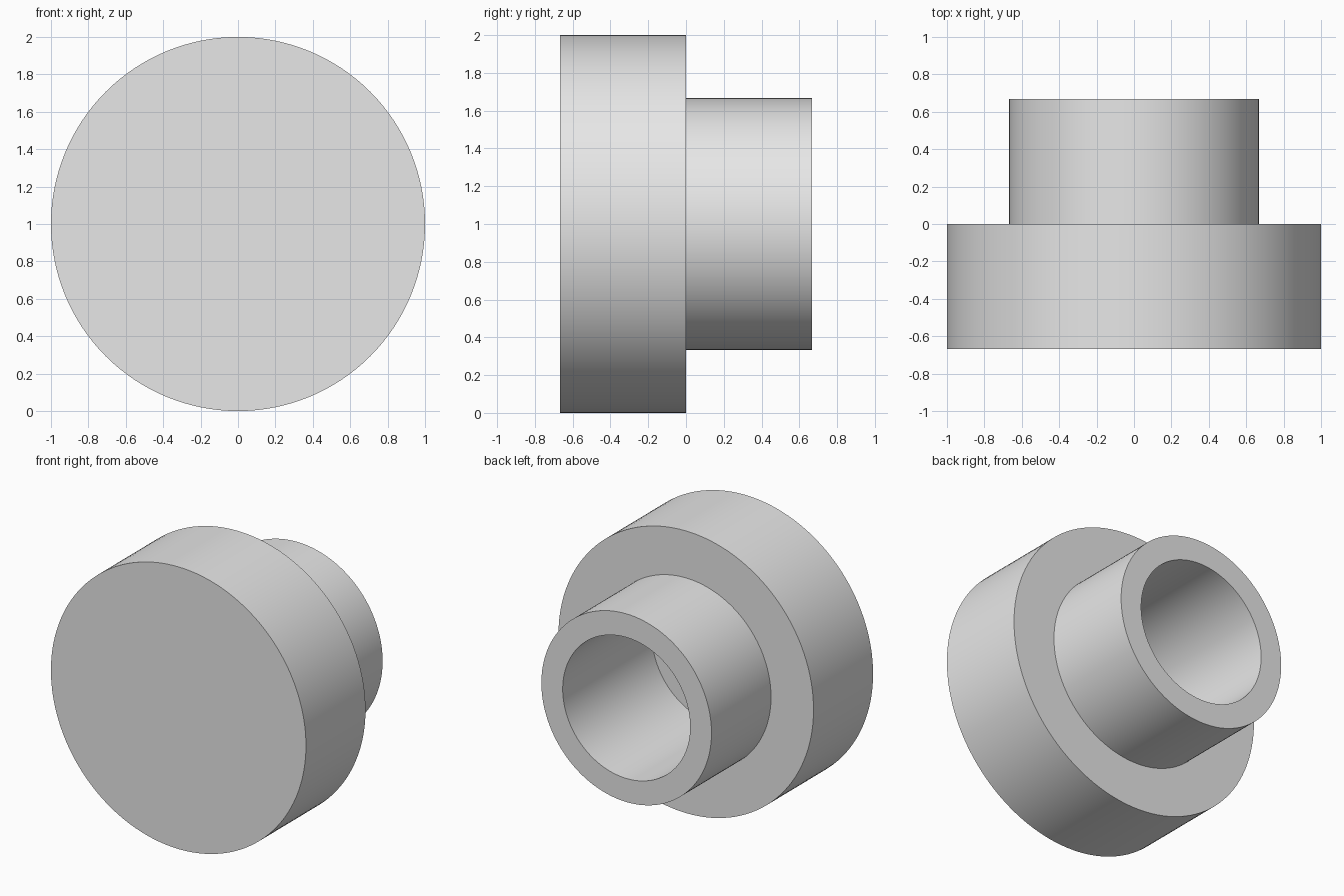
import bpy
import bmesh
from math import cos, sin, tau, radians

SEGMENTS = 128
AXIS_HEIGHT = 1.0

cube = bpy.data.objects.get("Cube")
if cube:
    bpy.data.objects.remove(cube, do_unlink=True)

# Plain grey material
grey = bpy.data.materials.new("light_grey")
grey.use_nodes = True
colour = (0.8, 0.8, 0.8, 1)
grey.diffuse_color = colour
grey.node_tree.nodes["Principled BSDF"].inputs["Base Color"].default_value = colour


def lathe_along_y(name, profile, material):
    """Turn (radius, y) points about the y axis and cap both ends."""
    bm = bmesh.new()
    rings = []
    for radius, y in profile:
        rings.append([
            bm.verts.new((radius * cos(tau * i / SEGMENTS), y,
                          AXIS_HEIGHT + radius * sin(tau * i / SEGMENTS)))
            for i in range(SEGMENTS)])
    for a, b in zip(rings, rings[1:]):
        for i in range(SEGMENTS):
            j = (i + 1) % SEGMENTS
            bm.faces.new((a[i], a[j], b[j], b[i]))
    bm.faces.new(rings[0])
    bm.faces.new(rings[-1])
    bmesh.ops.recalc_face_normals(bm, faces=bm.faces)
    mesh = bpy.data.meshes.new(name)
    bm.to_mesh(mesh)
    bm.free()
    mesh.materials.append(material)
    obj = bpy.data.objects.new(name, mesh)
    bpy.context.collection.objects.link(obj)
    bpy.ops.object.select_all(action="DESELECT")
    obj.select_set(True)
    bpy.context.view_layer.objects.active = obj
    bpy.ops.object.shade_smooth_by_angle(angle=radians(30))
    return obj


# Wide closed head, narrower sleeve, and a blind bore running into the head
front, step, back, bore_floor = -0.667, 0.0, 0.667, -0.333
head_radius, sleeve_radius, bore_radius = 1.0, 0.667, 0.5
lathe_along_y("stepped_cap", [
    (head_radius, front),
    (head_radius, step),
    (sleeve_radius, step),
    (sleeve_radius, back),
    (bore_radius, back),
    (bore_radius, bore_floor),
], grey)
